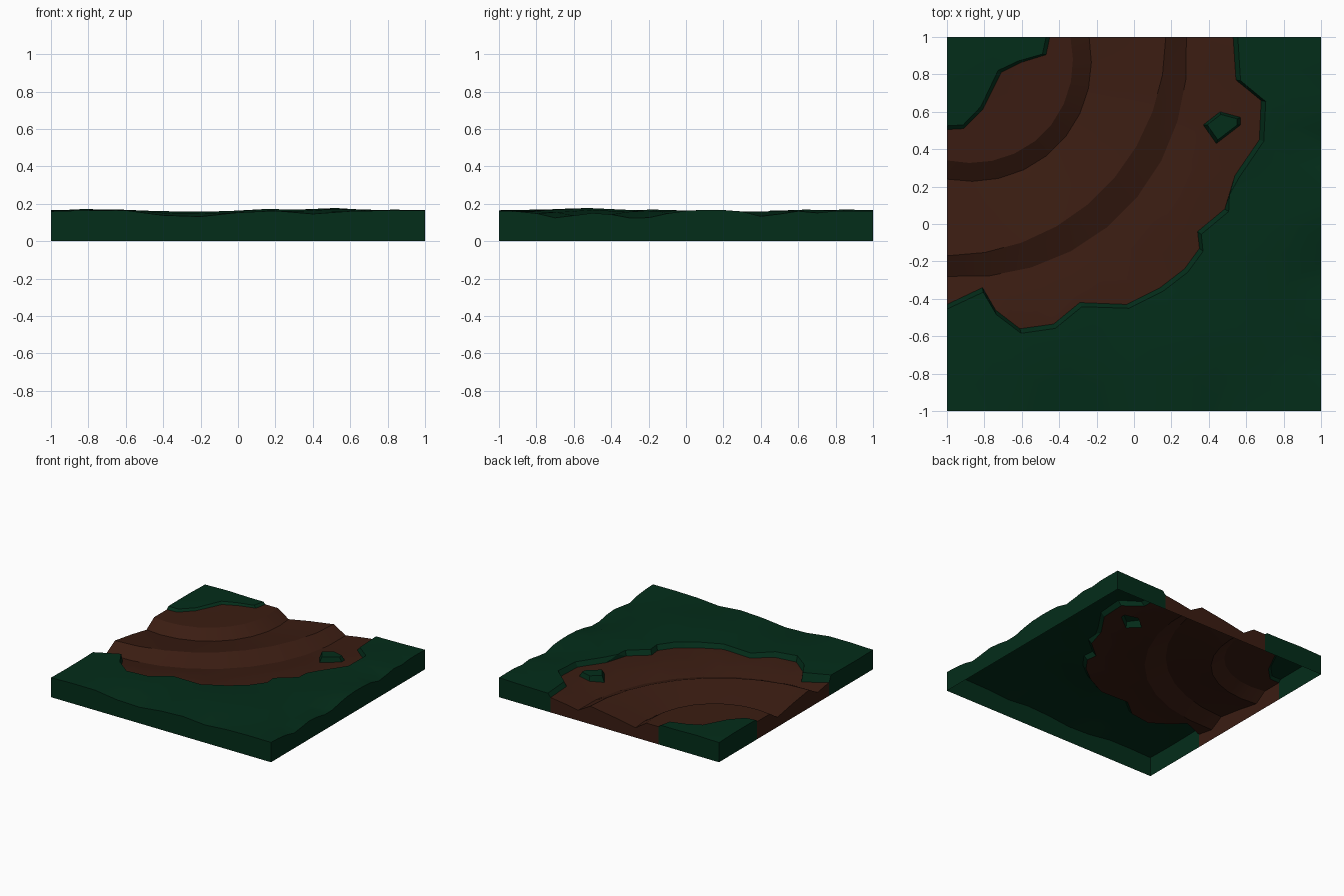
import bpy, bmesh, math, random
from mathutils import Vector
from mathutils.geometry import delaunay_2d_cdt

if "Cube" in bpy.data.objects:
    bpy.data.objects.remove(bpy.data.objects["Cube"])

random.seed(4)
C = Vector((-1, 1))  # the road curves around this corner

# Edge of the dirt: outer side, inner side, grass island
outer = [(.53, 1), (.545, .77), (.68, .66), (.67, .45), (.54, .26), (.485, .08), (.34, -.04),
         (.35, -.13), (.27, -.24), (.14, -.34), (-.04, -.43), (-.29, -.42), (-.43, -.535),
         (-.61, -.56), (-.74, -.46), (-.81, -.34), (-1, -.43)]
inner = [(-1, .505), (-.91, .51), (-.81, .61), (-.71, .81), (-.6, .865), (-.47, .905), (-.45, 1)]
island = [(.37, .53), (.46, .6), (.57, .57), (.57, .53), (.44, .43)]

# Cross-section of the road: radius, height
section = [(0, .155), (.45, .145), (.66, .145), (.76, .08), (.95, .115), (1.17, .148),
           (1.28, .085), (1.5, .122), (2.2, .13)]
# Hollows and swells in the grass: x, y, height, radius
bumps = [(-.3, -1, -.035, .2), (.2, -.95, .012, .2), (.42, -1, -.015, .12), (1, -.25, -.04, .15),
         (1, -.68, -.03, .1), (.85, -.52, -.02, .09), (.68, -.36, -.015, .09), (1, .15, .015, .2),
         (1, .43, -.03, .09), (1, .7, -.015, .08), (-.8, .95, .012, .2), (.75, -.1, .012, .2),
         (.55, -.6, .012, .15), (.8, .7, .012, .15), (-.78, -.65, .014, .15), (.15, -.6, .014, .15)]


def bulge(p):
    a = math.atan2(p.x - C.x, C.y - p.y)
    r = (p - C).length
    b = .07 * math.sin(2 * a) * max(0, min(1, (r - .4) / .2, (1.15 - r) / .25))
    # the outer bank widens on the bend
    return b + .05 * math.sin(2 * a) * max(0, min(1, (r - 1.18) / .1, (1.6 - r) / .2))


def dirt_z(p):
    r = (p - C).length - bulge(p)
    for (r0, z0), (r1, z1) in zip(section, section[1:]):
        if r <= r1 + .004:
            z = z0 + (z1 - z0) * (r - r0) / (r1 - r0)
            break
    return z - .02 * math.exp(-((p.x - .05) ** 2 + (p.y + .22) ** 2) / .008)


def grass_z(p):
    z = .16 + .005 * math.sin(5 * p.x + 2 * p.y) + .004 * math.sin(7 * p.y - 3 * p.x)
    for x, y, h, s in bumps:
        z += h * math.exp(-((p.x - x) ** 2 + (p.y - y) ** 2) / (s * s))
    return z


def inside(p, poly):
    hit = False
    for (ax, ay), (bx, by) in zip(poly, poly[1:] + poly[:1]):
        if (ay > p.y) != (by > p.y) and p.x < ax + (bx - ax) * (p.y - ay) / (by - ay):
            hit = not hit
    return hit


def is_dirt(p):
    return (inside(p, outer + [(-1, 1)]) and not inside(p, inner + [(-1, 1)])
            and not inside(p, island))


# Plan: points and crease lines, triangulated
pts, lines = [], []


def add_line(ps, closed=False):
    n = len(pts)
    pts.extend(Vector(p) for p in ps)
    lines.extend((n + i, n + i + 1) for i in range(len(ps) - 1))
    if closed:
        lines.append((n + len(ps) - 1, n))


def shift(ps, d):
    return [C + (Vector(p) - C) * (1 + d / (Vector(p) - C).length) for p in ps]


border = [(-1 + .2 * i, -1) for i in range(10)] + [(1, -1 + .1 * i) for i in range(20)]
border += [(1 - .2 * i, 1) for i in range(10)] + [(-1, 1 - .2 * i) for i in range(10)]
add_line(border, True)
add_line(outer)
add_line(shift(outer, .025))
add_line(inner)
add_line(shift(inner, -.02))
mid = Vector((.48, .53))
add_line(island, True)
add_line([mid + (Vector(p) - mid) * .8 for p in island], True)

# Wheel rut creases
for r in (.66, .76, .95, 1.17, 1.28):
    arc = []
    for i in range(10):
        a = math.pi / 2 * i / 9
        d = Vector((math.sin(a), -math.cos(a)))
        p = C + d * r
        for _ in range(6):
            p = C + d * (r + bulge(p))
        arc.append(p)
    arc[0].x, arc[-1].y = -1, 1
    add_line(arc)

# Loose points for the rolling ground
fixed = list(pts)
for i in range(1, 12):
    for j in range(1, 12):
        p = Vector((-1 + i / 6 + random.uniform(-.03, .03), -1 + j / 6 + random.uniform(-.03, .03)))
        road = .6 < (p - C).length < 1.36
        if not road and min((p - q).length for q in fixed) > .07:
            pts.append(p)

verts, _, faces, *_ = delaunay_2d_cdt(pts, lines, [], 0, 1e-4)
groups = {True: [], False: []}
for f in faces:
    groups[is_dirt(sum((verts[i] for i in f), Vector((0, 0))) / len(f))].append(f)
dirt_ids = {i for f in groups[True] for i in f}
coords = [Vector((p.x, p.y, dirt_z(p) if i in dirt_ids else grass_z(p))) for i, p in enumerate(verts)]


def build(name, tris, color):
    bm = bmesh.new()
    vs = [bm.verts.new(c) for c in coords]
    for f in tris:
        bm.faces.new([vs[i] for i in f])
    bmesh.ops.delete(bm, geom=[v for v in bm.verts if not v.link_faces], context='VERTS')
    # Side walls down to the ground, open underneath
    rim = [e for e in bm.edges if e.is_boundary and any(
        all(abs(v.co[k] - s) < 1e-3 for v in e.verts) for k in (0, 1) for s in (-1, 1))]
    ext = bmesh.ops.extrude_edge_only(bm, edges=rim)
    for v in ext['geom']:
        if isinstance(v, bmesh.types.BMVert):
            v.co.z = 0
    bmesh.ops.recalc_face_normals(bm, faces=bm.faces)
    top = max(bm.faces, key=lambda f: abs(f.normal.z))
    if top.normal.z < 0:
        bmesh.ops.reverse_faces(bm, faces=bm.faces)
    me = bpy.data.meshes.new(name)
    bm.to_mesh(me)
    bm.free()
    mat = bpy.data.materials.new(name)
    mat.diffuse_color = color
    mat.use_nodes = True
    mat.node_tree.nodes["Principled BSDF"].inputs["Base Color"].default_value = mat.diffuse_color
    me.materials.append(mat)
    ob = bpy.data.objects.new(name, me)
    bpy.context.collection.objects.link(ob)
    bpy.ops.object.select_all(action='DESELECT')
    ob.select_set(True)
    bpy.context.view_layer.objects.active = ob
    bpy.ops.object.shade_smooth_by_angle(angle=math.radians(20))


build("dirt_road", groups[True], (.043, .012, .006, 1))
build("grass", groups[False], (.001, .026, .010, 1))
